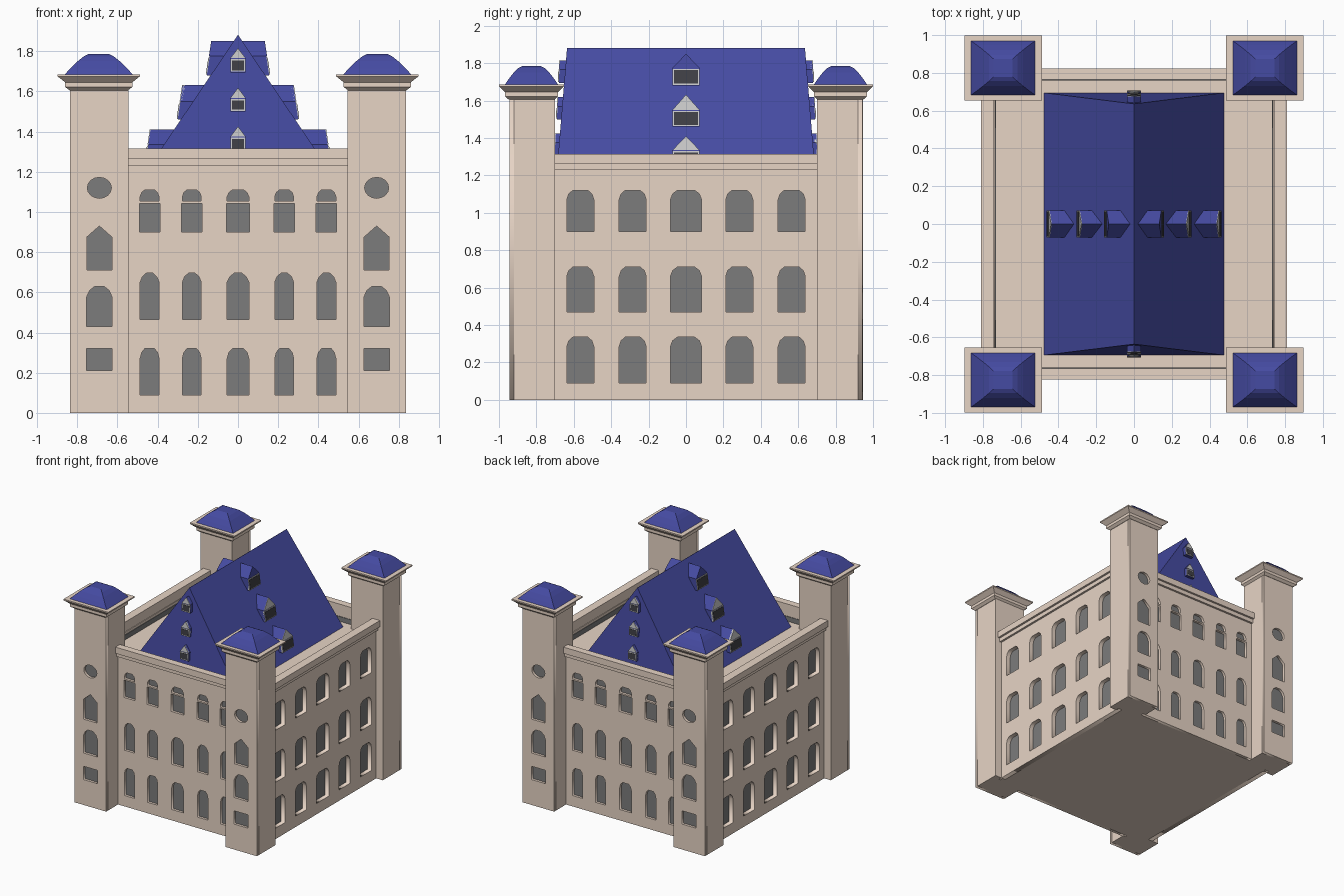
import bpy
from math import pi, sin, cos
from mathutils import Matrix, Vector

if "Cube" in bpy.data.objects:
    bpy.data.objects.remove(bpy.data.objects["Cube"])


def material(name, rgb):
    m = bpy.data.materials.new(name)
    m.diffuse_color = (*rgb, 1)
    m.use_nodes = True
    m.node_tree.nodes["Principled BSDF"].inputs["Base Color"].default_value = m.diffuse_color
    return m


SAND = material("sandstone", (0.80, 0.66, 0.56))
BLUE = material("blue_roof", (0.06, 0.07, 0.36))
GLASS = material("dark_glass", (0.20, 0.20, 0.20))
BLACK = material("dormer_glass", (0.05, 0.05, 0.06))
WHITE = material("white_trim", (0.80, 0.80, 0.78))


def add(name, mesh, mat):
    ob = bpy.data.objects.new(name, mesh)
    mesh.materials.clear()
    mesh.materials.append(mat)
    bpy.context.collection.objects.link(ob)
    return ob


def skin(name, rings, mat):
    """Closed solid through equal-sized rings of points."""
    n = len(rings[0])
    verts = [p for r in rings for p in r]
    faces = [list(range(n))[::-1], [len(verts) - n + i for i in range(n)]]
    for k in range(len(rings) - 1):
        for i in range(n):
            j = (i + 1) % n
            faces.append([k * n + i, k * n + j, (k + 1) * n + j, (k + 1) * n + i])
    me = bpy.data.meshes.new(name)
    me.from_pydata(verts, [], faces)
    return add(name, me, mat)


def loft(name, profile, mat, cx=0, cy=0):
    """Rectangular rings given as (half x, half y, z)."""
    signs = ((-1, -1), (1, -1), (1, 1), (-1, 1))
    return skin(name, [[(cx + a * hx, cy + b * hy, z) for a, b in signs]
                       for hx, hy, z in profile], mat)


def box(name, x, y, z, mat):
    hx, hy = (x[1] - x[0]) / 2, (y[1] - y[0]) / 2
    return loft(name, [(hx, hy, z[0]), (hx, hy, z[1])], mat, sum(x) / 2, sum(y) / 2)


def facade(name, width, height, holes, dist, depth, angle, shift=0):
    """Wall slab with window openings and a dark pane behind them."""
    cu = bpy.data.curves.new(name, 'CURVE')
    cu.dimensions, cu.fill_mode, cu.extrude = '2D', 'BOTH', depth / 2
    w = width / 2
    for pts in [[(-w, 0), (w, 0), (w, height), (-w, height)]] + holes:
        sp = cu.splines.new('POLY')
        sp.points.add(len(pts) - 1)
        for p, (u, v) in zip(sp.points, pts):
            p.co = (u, v, 0, 1)
        sp.use_cyclic_u = True
    tmp = bpy.data.objects.new("tmp", cu)
    bpy.context.collection.objects.link(tmp)
    dg = bpy.context.evaluated_depsgraph_get()
    me = bpy.data.meshes.new_from_object(tmp.evaluated_get(dg))
    bpy.data.objects.remove(tmp)
    spin = Matrix.Rotation(angle, 4, 'Z')
    add(name, me, SAND).matrix_world = (
        spin @ Matrix.Translation((shift, -dist + depth / 2, 0)) @ Matrix.Rotation(pi / 2, 4, 'X'))
    back = -dist + depth
    pane = box(name + "_glass", (shift - w + .02, shift + w - .02), (back - .004, back + .004),
               (.03, height - .02), GLASS)
    pane.matrix_world = spin


def arch(u, hw, z0, zs, zt, top=0.5):
    """Window outline: straight jambs, then a faceted arch with a flat top."""
    mid = (1 + top) / 2 + .08
    half = [(1, z0), (1, zs), (mid, zs + .62 * (zt - zs)), (top, zt)]
    return ([(u + hw * a, z) for a, z in half]
            + [(u - hw * a, z) for a, z in half[::-1]])


def rect(u, hw, z0, z1):
    return [(u - hw, z0), (u + hw, z0), (u + hw, z1), (u - hw, z1)]


# Main block and roof deck
box("main_block", (-.735, .735), (-.765, .765), (0, 1.175), SAND)

# Window layouts
front = []
for u in (-.44, -.23, 0, .23, .44):
    hw = .054 if u == 0 else .047
    front += [arch(u, hw, .09, .27, .32), arch(u, hw, .465, .65, .695, .35),
              rect(u, hw + .004, .90, 1.043), arch(u, hw, 1.055, 1.075, 1.11)]
side = []
for u in (-.565, -.285, 0, .285, .565):
    hw = .083 if u == 0 else .072
    for z0, z1 in ((.09, .335), (.47, .71), (.90, 1.12)):
        side.append(arch(u, hw, z0, z1 - .05, z1, .55))
tower = [rect(0, .064, .21, .32), arch(0, .064, .43, .575, .63, .35),
         [(-.062, .71), (.062, .71), (.062, .875), (0, .93), (-.062, .875)],
         [(.06 * cos(i * pi / 8), 1.12 + .052 * sin(i * pi / 8)) for i in range(16)]]

# Walls and parapets
for i, a in enumerate((0, pi)):
    tag = ("front", "back")[i]
    facade(tag + "_wall", 1.14, 1.235, front, .79, .025, a)
    facade(("right", "left")[i] + "_wall", 1.46, 1.235, side, .775, .04, a + pi / 2)
    for k, (z0, z1, o) in enumerate(((1.15, 1.23, 0), (1.23, 1.263, .018), (1.263, 1.315, .035))):
        p = box(f"{tag}_parapet_{k}", (-.57, .57), (-.789 - o, -.765), (z0, z1), SAND)
        q = box(f"{tag}_side_parapet_{k}", (.74, .774 + o), (-.73, .73), (z0, z1), SAND)
        p.matrix_world = q.matrix_world = Matrix.Rotation(a, 4, 'Z')

# Corner towers with flared cornices and domed caps
for sx in (-1, 1):
    for sy in (-1, 1):
        x = sorted((sx * .545, sx * .835))
        y = sorted((sy * .70, sy * .92))
        box("tower_shaft", x, y, (0, 1.61), SAND)
        facade("tower_face", .29, 1.61, tower, .945, .025,
               0 if sy < 0 else pi, sx * .69 * -sy)
        cx, cy = sx * .693, sy * .826
        loft("tower_cornice", [(.145, .122, 1.605), (.167, .142, 1.622), (.167, .142, 1.645),
                               (.205, .173, 1.675), (.205, .173, 1.685)], SAND, cx, cy)
        loft("tower_dome", [(.17, .143, 1.684), (.14, .122, 1.715), (.105, .095, 1.75),
                            (.075, .07, 1.774), (.05, .047, 1.786)], BLUE, cx, cy)

# Steep ridge roof
loft("main_roof", [(.48, .695, 1.17), (.001, .636, 1.88)], BLUE)


def prism(name, pts, near, far, angle, mat):
    """Extrude (u, z) outline between two distance functions of z."""
    spin = Matrix.Rotation(angle, 4, 'Z')
    return skin(name, [[spin @ Vector((u, -f(z), z)) for u, z in pts] for f in (far, near)], mat)


def dormer(angle, f, z0, ze, zt, hw, tilt, roof, gable=WHITE):
    face = lambda z: f - tilt * (z - z0)
    off = lambda d: (lambda z: face(z) + d)
    prism("dormer_body", [(-hw, z0), (hw, z0), (hw, ze), (0, zt), (-hw, ze)],
          face, lambda z: roof(z) - .02, angle, BLUE)
    prism("dormer_frame", rect(0, hw, z0 + .003, ze - .005), off(.004), off(-.01), angle, WHITE)
    prism("dormer_window", rect(0, hw - .007, z0 + .01, ze - .012), off(.006), off(-.01), angle, BLACK)
    prism("dormer_pediment", [(-hw, ze), (hw, ze), (0, zt)], off(.004), off(-.01), angle, gable)


# Dormers on the long slopes and on the gable ends
slope = lambda z: (1.88 - z) * .48 / .71
end = lambda z: .695 - .059 * (z - 1.17) / .71
for a in (0, pi):
    for f, z0, ze, zt, g in ((.46, 1.245, 1.335, 1.41, WHITE), (.30, 1.46, 1.55, 1.632, WHITE),
                             (.155, 1.68, 1.775, 1.85, BLUE)):
        dormer(a + pi / 2, f, z0, ze, zt, .072, .15, slope, g)
    for f, z0, ze, zt in ((.702, 1.305, 1.375, 1.425), (.69, 1.50, 1.567, 1.618),
                          (.68, 1.695, 1.765, 1.815)):
        dormer(a, f, z0, ze, zt, .038, .05, end)
